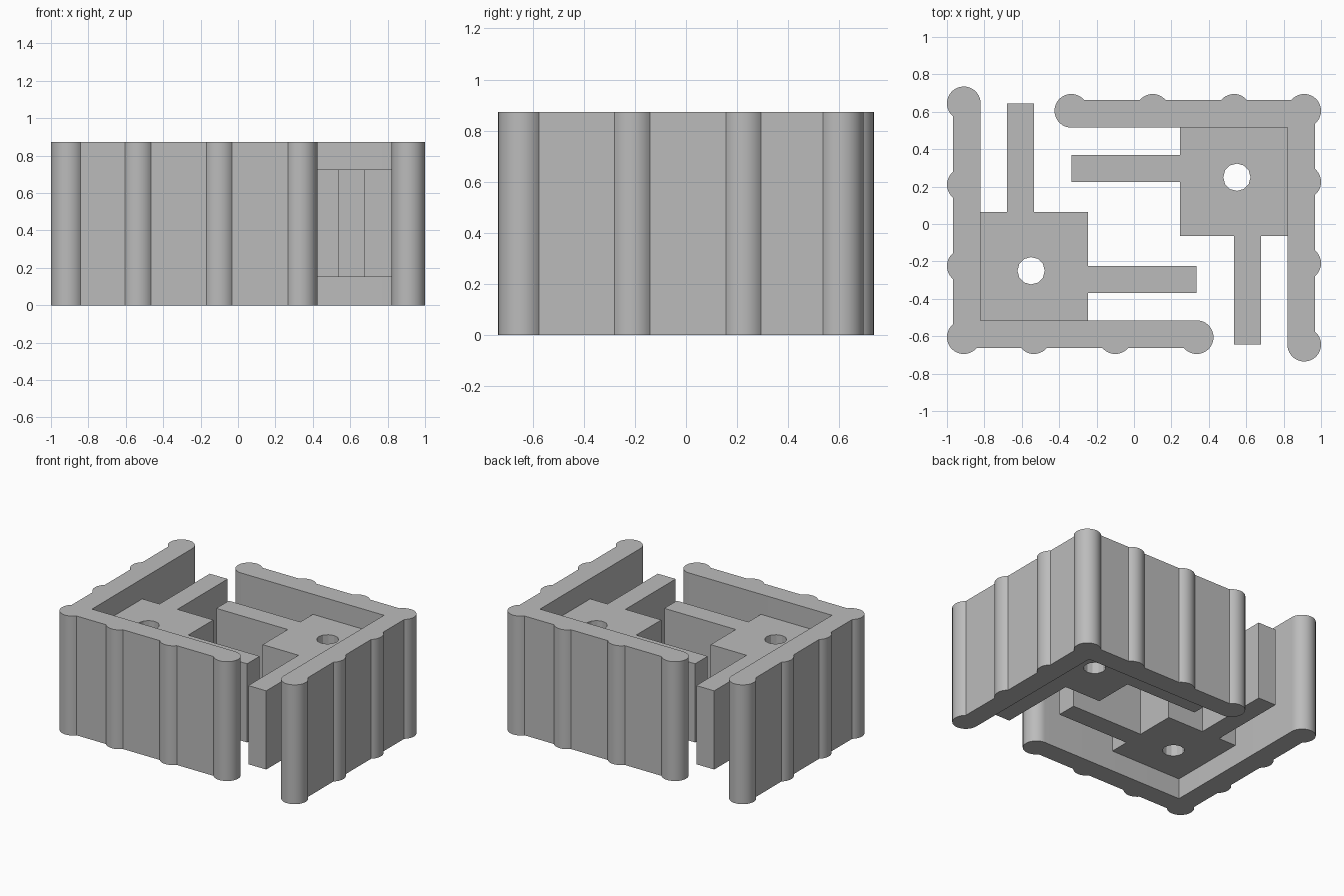
import bpy, bmesh
from math import cos, sin, radians, pi

cube = bpy.data.objects.get("Cube")
if cube:
    bpy.data.objects.remove(cube, do_unlink=True)

HEIGHT = 0.872
Z_LOW, Z_HIGH = 0.15, 0.725
R = 0.09               # column radius
ROW_X, ROW_Y = -0.91, -0.605   # column rows of the side wall and the long wall

grey = bpy.data.materials.new("plain grey")
grey.use_nodes = True
grey.diffuse_color = (0.5, 0.5, 0.5, 1)
grey.node_tree.nodes["Principled BSDF"].inputs["Base Color"].default_value = (0.5, 0.5, 0.5, 1)


def arc(cx, cy, start, end, r=R, step=10):
    n = max(2, round((end - start) / step))
    angles = [radians(start + (end - start) * i / n) for i in range(n + 1)]
    return [(cx + r * cos(a), cy + r * sin(a)) for a in angles]


def prism(name, outline, z0, z1, turn):
    """Extrude a counter-clockwise outline, turned half way round when turn is -1."""
    bm = bmesh.new()
    base = bm.faces.new([bm.verts.new((x * turn, y * turn, z0)) for x, y in outline])
    top = bmesh.ops.extrude_face_region(bm, geom=[base], use_keep_orig=True)["geom"]
    verts = [v for v in top if isinstance(v, bmesh.types.BMVert)]
    bmesh.ops.translate(bm, verts=verts, vec=(0, 0, z1 - z0))
    bmesh.ops.recalc_face_normals(bm, faces=bm.faces)
    mesh = bpy.data.meshes.new(name)
    bm.to_mesh(mesh)
    bm.free()
    mesh.materials.append(grey)
    obj = bpy.data.objects.new(name, mesh)
    bpy.context.collection.objects.link(obj)
    return obj


# L-shaped wall outline with half-buried round columns
wall = [(-0.82, -0.515)]
wall += arc(ROW_X, 0.645, 0, 230)
for y in (0.21, -0.225):
    wall += arc(ROW_X, y, 130, 230)
wall += arc(ROW_X, ROW_Y, 130, 320)
for x in (-0.535, -0.1):
    wall += arc(x, ROW_Y, 220, 320)
wall += arc(0.335, ROW_Y, 220, 450)

# Square block with two arms
block = [(-0.82, -0.515), (-0.245, -0.515), (-0.245, -0.37), (0.333, -0.37),
         (0.333, -0.225), (-0.245, -0.225), (-0.245, 0.065), (-0.535, 0.065),
         (-0.535, 0.645), (-0.68, 0.645), (-0.68, 0.065), (-0.82, 0.065)]
hole = arc(-0.55, -0.25, 0, 360, r=0.073, step=30)[:-1]

for side, turn in (("front", 1), ("back", -1)):
    wall_obj = prism(side + "_corner_wall", wall, 0, HEIGHT, turn)
    bpy.ops.object.select_all(action="DESELECT")
    wall_obj.select_set(True)
    bpy.context.view_layer.objects.active = wall_obj
    bpy.ops.object.shade_smooth_by_angle(angle=radians(25))

    # Block with a vertical through hole
    block_obj = prism(side + "_block_with_arms", block, Z_LOW, Z_HIGH, turn)
    cutter = prism(side + "_hole_cutter", hole, 0, HEIGHT, turn)
    cutter.hide_render = True
    cutter.hide_set(True)
    cutter.display_type = "WIRE"
    cut = block_obj.modifiers.new("hole", "BOOLEAN")
    cut.operation = "DIFFERENCE"
    cut.solver = "EXACT"
    cut.object = cutter
